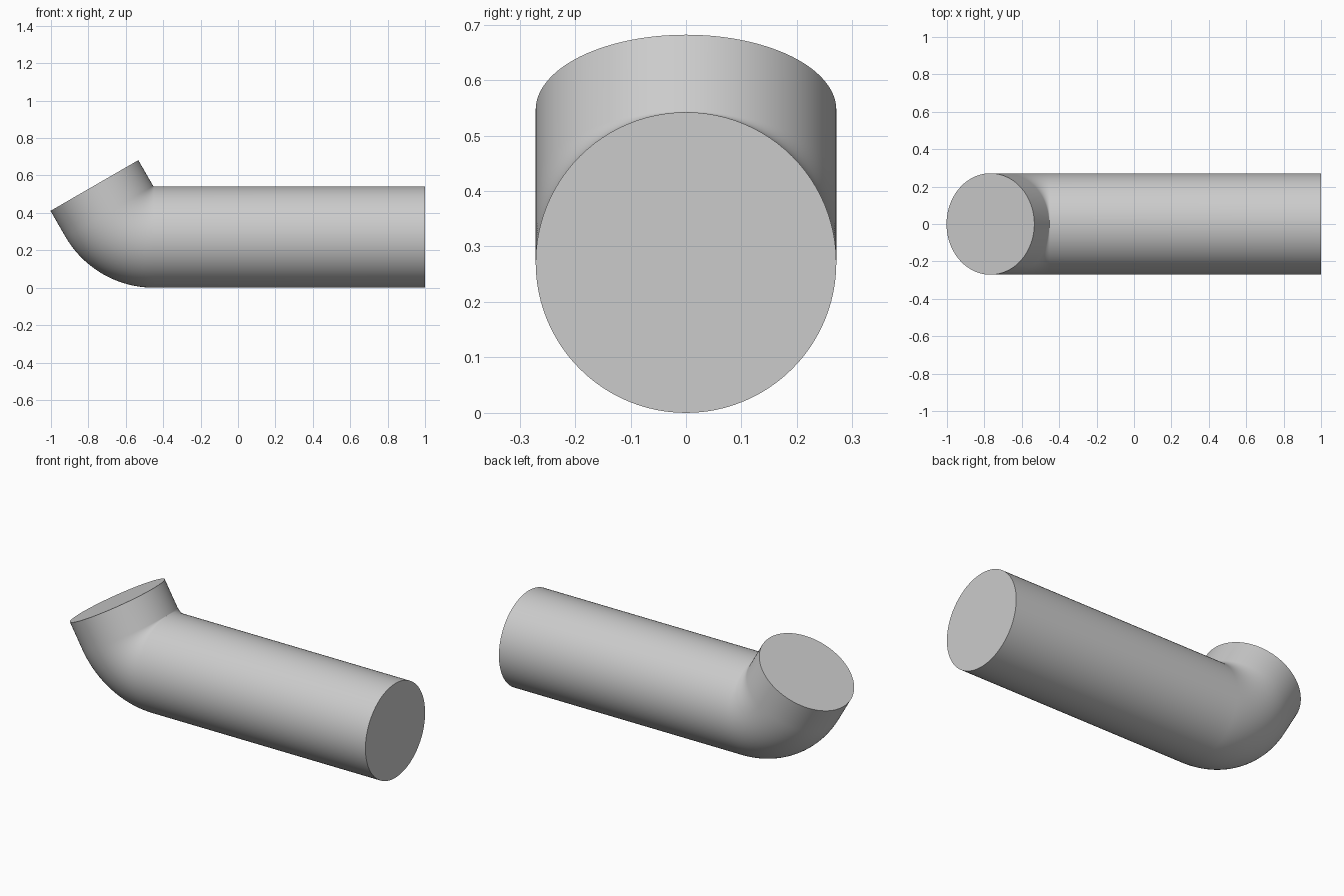
import bpy
import bmesh
from math import radians, sin, cos
from mathutils import Vector, Matrix

default = bpy.data.objects.get("Cube")
if default:
    bpy.data.objects.remove(default, do_unlink=True)

RADIUS = 0.271        # pipe radius
BEND = 0.275          # centreline radius of the elbow
ANGLE = 60            # elbow angle in degrees
STUB = 0.159          # straight length after the elbow
START_X = -0.45       # where the elbow begins
SIDES, STEPS = 96, 24

# Plain grey material
grey = bpy.data.materials.new("light grey")
grey.use_nodes = True
colour = (0.6, 0.6, 0.6, 1)
grey.diffuse_color = colour
grey.node_tree.nodes["Principled BSDF"].inputs["Base Color"].default_value = colour

# Centreline stations: position and angle turned
pivot = Vector((START_X, 0, RADIUS + BEND))
stations = [(Vector((1, 0, RADIUS)), 0)]
for i in range(STEPS + 1):
    a = radians(ANGLE) * i / STEPS
    stations.append((pivot + BEND * Vector((-sin(a), 0, -cos(a))), a))
end, a = stations[-1]
stations.append((end + STUB * Vector((-cos(a), 0, sin(a))), a))

# Round section swept along the centreline, with flat closed ends
bm = bmesh.new()
rings = []
for centre, turn in stations:
    place = (Matrix.Translation(centre) @ Matrix.Rotation(turn, 4, 'Y')
             @ Matrix.Rotation(radians(90), 4, 'Y'))
    rings.append(bmesh.ops.create_circle(
        bm, segments=SIDES, radius=RADIUS, matrix=place)["verts"])
for r0, r1 in zip(rings, rings[1:]):
    for k in range(SIDES):
        n = (k + 1) % SIDES
        bm.faces.new((r0[k], r0[n], r1[n], r1[k]))
bm.faces.new(rings[0])
bm.faces.new(rings[-1])
bmesh.ops.recalc_face_normals(bm, faces=bm.faces)

mesh = bpy.data.meshes.new("bent_pipe")
bm.to_mesh(mesh)
bm.free()
mesh.materials.append(grey)
pipe = bpy.data.objects.new("bent_pipe", mesh)
bpy.context.collection.objects.link(pipe)

# Smooth wall, crisp end rims
bpy.context.view_layer.objects.active = pipe
pipe.select_set(True)
bpy.ops.object.shade_smooth_by_angle(angle=radians(40))
